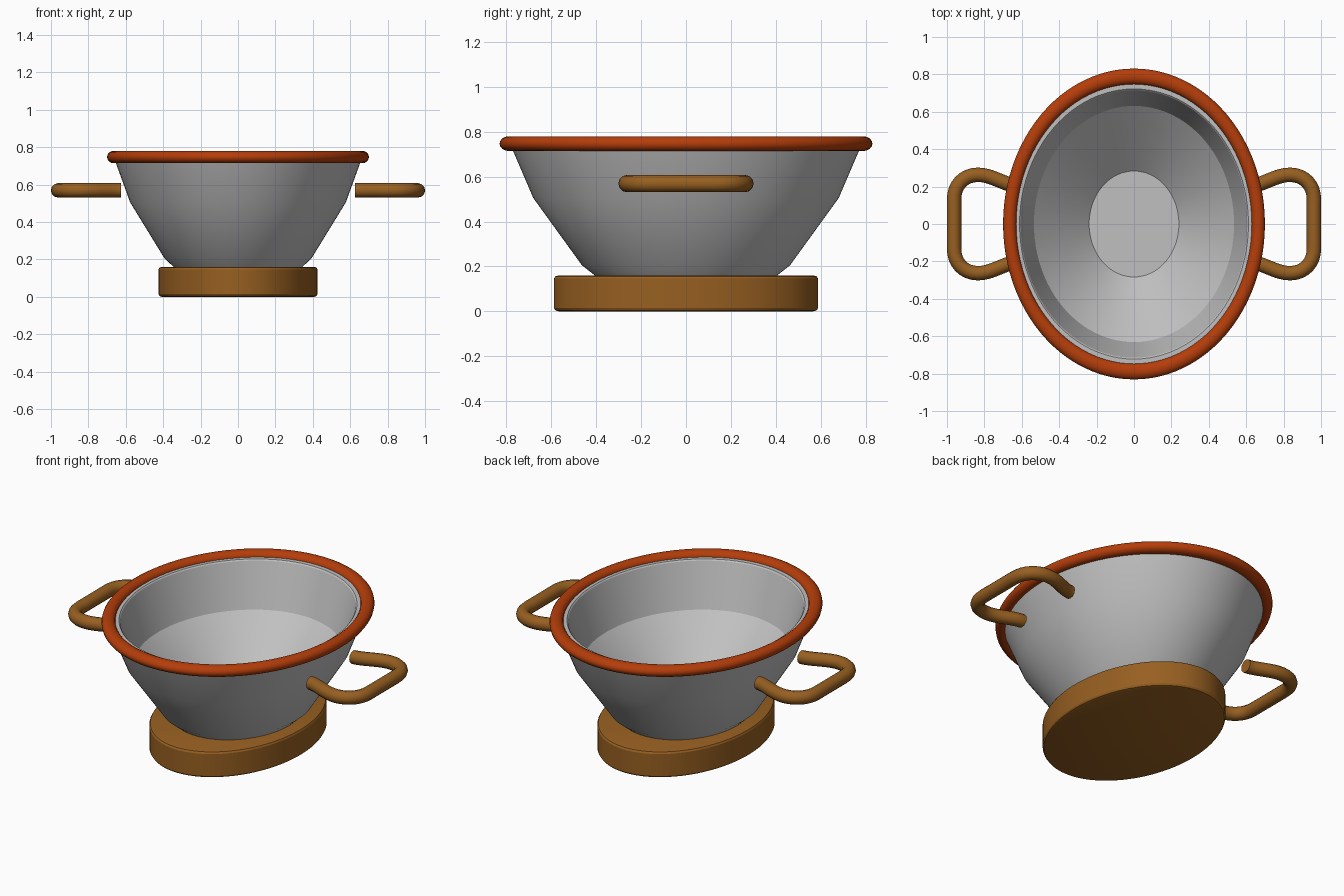
import bpy, math

cube = bpy.data.objects.get("Cube")
if cube:
    bpy.data.objects.remove(cube, do_unlink=True)

SEGMENTS = 96


def material(name, colour):
    mat = bpy.data.materials.new(name)
    mat.use_nodes = True
    mat.diffuse_color = (*colour, 1)
    mat.node_tree.nodes["Principled BSDF"].inputs["Base Color"].default_value = (*colour, 1)
    return mat


metal = material("brushed grey", (0.53, 0.53, 0.53))
wood = material("warm wood", (0.31, 0.115, 0.015))
copper = material("burnt orange", (0.46, 0.047, 0.003))


def finish(obj, mat, angle):
    obj.data.materials.append(mat)
    bpy.ops.object.select_all(action='DESELECT')
    obj.select_set(True)
    bpy.context.view_layer.objects.active = obj
    bpy.ops.object.shade_smooth_by_angle(angle=math.radians(angle))


def oval_lathe(name, profile, stretch, mat):
    """Spin a (radius, height) profile, stretched along y; both ends are capped."""
    verts, faces = [], []
    for radius, z in profile:
        for i in range(SEGMENTS):
            a = math.tau * i / SEGMENTS
            verts.append((radius * math.cos(a), radius * stretch * math.sin(a), z))
    for r in range(len(profile) - 1):
        for i in range(SEGMENTS):
            j = (i + 1) % SEGMENTS
            low, high = r * SEGMENTS, (r + 1) * SEGMENTS
            faces.append((low + i, low + j, high + j, high + i))
    faces.append(tuple(reversed(range(SEGMENTS))))
    last = (len(profile) - 1) * SEGMENTS
    faces.append(tuple(range(last, last + SEGMENTS)))
    mesh = bpy.data.meshes.new(name)
    mesh.from_pydata(verts, [], faces)
    obj = bpy.data.objects.new(name, mesh)
    bpy.context.collection.objects.link(obj)
    finish(obj, mat, 22)


# Bowl: outer wall up, over the lip, and down the inside to a flat floor
oval_lathe("bowl", [(0.28, 0.10), (0.393, 0.205), (0.577, 0.505), (0.664, 0.745),
                    (0.658, 0.75), (0.612, 0.75), (0.606, 0.743),
                    (0.535, 0.485), (0.24, 0.18)], 1.18, metal)

# Oval wooden foot with softened edges
oval_lathe("base", [(0.41, 0.0), (0.42, 0.004), (0.425, 0.014),
                    (0.425, 0.146), (0.42, 0.156), (0.41, 0.16)], 1.385, wood)

# Rounded rim
bpy.ops.mesh.primitive_torus_add(major_radius=0.6645, minor_radius=0.0355,
                                 major_segments=SEGMENTS, minor_segments=16,
                                 location=(0, 0, 0.747))
rim = bpy.context.object
rim.name = "rim"
rim.scale = (1, 1.187, 0.93)
finish(rim, copper, 60)


# Side handles: bent round bars whose flat ends stop beside the bowl
def handle(name, side):
    # each entry: incoming handle, point, outgoing handle
    half = [((0.58, 0.205), (0.625, 0.205), (0.67, 0.205)),
            ((0.72, 0.237), (0.78, 0.255), (0.88, 0.285)),
            ((0.962, 0.23), (0.962, 0.13), (0.962, 0.05))]
    path = half + [tuple((x, -y) for x, y in reversed(p)) for p in reversed(half)]
    curve = bpy.data.curves.new(name, 'CURVE')
    curve.dimensions = '3D'
    curve.bevel_depth = 0.0385
    curve.bevel_resolution = 4
    curve.resolution_u = 10
    curve.use_fill_caps = True
    spline = curve.splines.new('BEZIER')
    spline.bezier_points.add(len(path) - 1)
    for point, (before, at, after) in zip(spline.bezier_points, path):
        point.handle_left_type = point.handle_right_type = 'FREE'
        point.handle_left = (side * before[0], before[1], 0.569)
        point.co = (side * at[0], at[1], 0.569)
        point.handle_right = (side * after[0], after[1], 0.569)
    obj = bpy.data.objects.new(name, curve)
    bpy.context.collection.objects.link(obj)
    bpy.ops.object.select_all(action='DESELECT')
    obj.select_set(True)
    bpy.context.view_layer.objects.active = obj
    bpy.ops.object.convert(target='MESH')
    finish(bpy.context.object, wood, 50)


handle("left_handle", 1)
handle("right_handle", -1)
